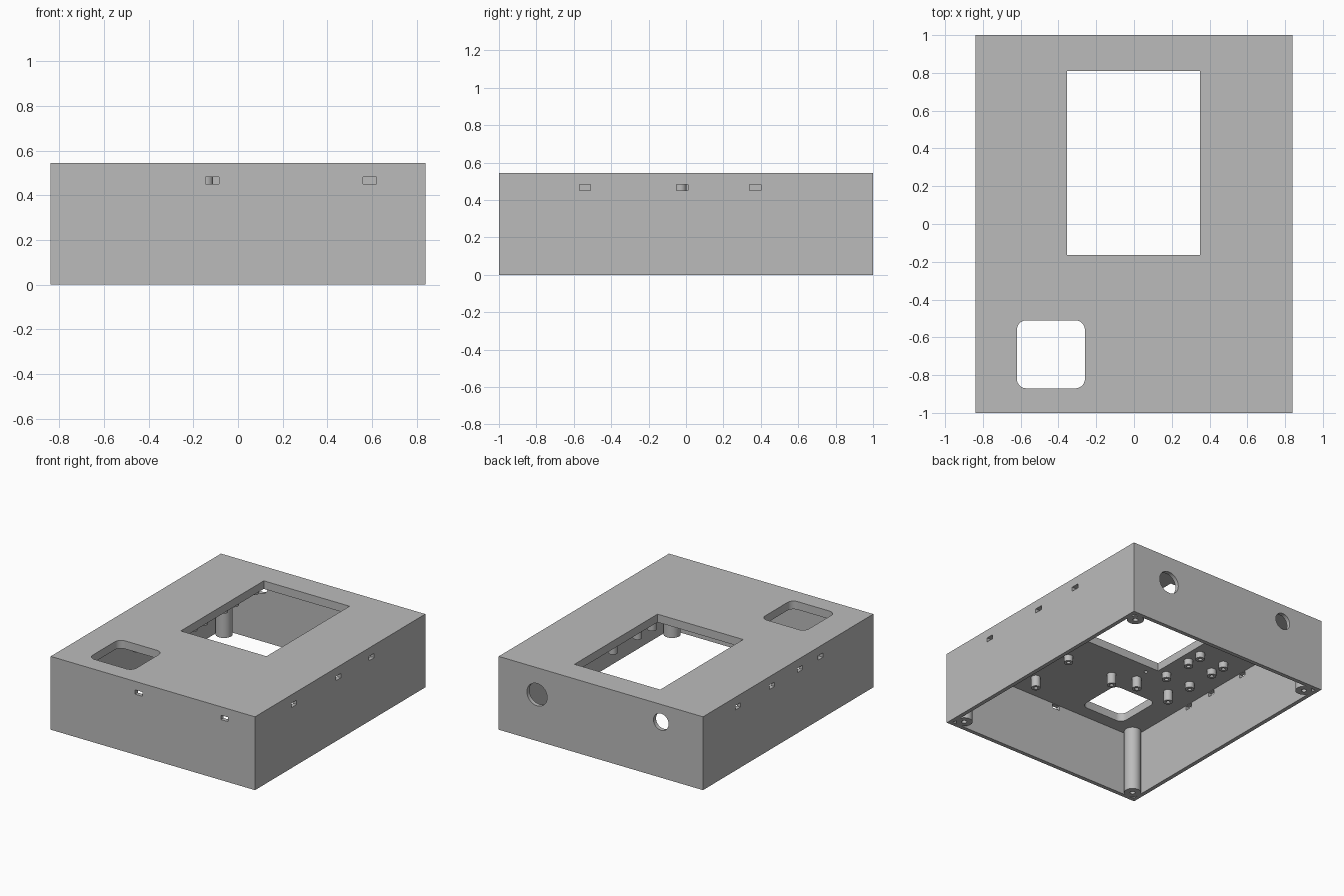
import bpy, bmesh, math
from mathutils import Matrix, Vector

cube = bpy.data.objects.get("Cube")
if cube:
    bpy.data.objects.remove(cube, do_unlink=True)

# Overall sizes
HX, HY, H = 0.84, 1.0, 0.545
WALL, CEIL = 0.03, 0.485

grey = bpy.data.materials.new("matte_grey")
grey.use_nodes = True
colour = (0.5, 0.5, 0.5, 1)
grey.diffuse_color = colour
grey.node_tree.nodes["Principled BSDF"].inputs["Base Color"].default_value = colour


def finish(name, bm):
    bmesh.ops.recalc_face_normals(bm, faces=bm.faces)
    mesh = bpy.data.meshes.new(name)
    bm.to_mesh(mesh)
    bm.free()
    mesh.materials.append(grey)
    obj = bpy.data.objects.new(name, mesh)
    bpy.context.collection.objects.link(obj)
    return obj


def box(name, lo, hi, corner=0):
    """Box between two corners, with optional rounded vertical edges."""
    lo, hi = Vector(lo), Vector(hi)
    bm = bmesh.new()
    place = Matrix.Translation((lo + hi) / 2) @ Matrix.Diagonal((*(hi - lo), 1))
    bmesh.ops.create_cube(bm, size=1, matrix=place)
    if corner:
        upright = [e for e in bm.edges
                   if abs(e.verts[0].co.z - e.verts[1].co.z) > 0.01]
        bmesh.ops.bevel(bm, geom=upright, offset=corner, segments=8,
                        profile=0.5, affect='EDGES')
    return finish(name, bm)


def rod(name, centre, radius, length, along_y=False):
    bm = bmesh.new()
    place = Matrix.Translation(centre)
    if along_y:
        place = place @ Matrix.Rotation(math.pi / 2, 4, 'X')
    bmesh.ops.create_cone(bm, cap_ends=True, segments=48, radius1=radius,
                          radius2=radius, depth=length, matrix=place)
    return finish(name, bm)


def post(name, x, y, radius, bottom, bore, depth):
    """Post hanging from the ceiling with a blind screw hole in its end."""
    bm = bmesh.new()
    outline = [(0, bottom + depth), (bore, bottom + depth), (bore, bottom),
               (radius, bottom), (radius, CEIL + 0.005), (0, CEIL + 0.005)]
    verts = [bm.verts.new((x + r, y, z)) for r, z in outline]
    edges = [bm.edges.new(pair) for pair in zip(verts, verts[1:])]
    bmesh.ops.spin(bm, geom=verts + edges, cent=(x, y, 0), axis=(0, 0, 1),
                   angle=math.tau, steps=32, use_duplicate=False)
    bmesh.ops.remove_doubles(bm, verts=bm.verts, dist=0.0001)
    return finish(name, bm)


# Open-bottomed case and everything cut from it
case = box("case_shell", (-HX, -HY, 0), (HX, HY, H))
cutters = [
    box("cavity", (WALL - HX, WALL - HY, -0.1), (HX - WALL, HY - WALL, CEIL)),
    box("display_opening", (-0.355, -0.165, 0.4), (0.35, 0.81, 0.7)),
    box("keypad_opening", (-0.62, -0.87, 0.4), (-0.26, -0.51, 0.7), 0.05),
    rod("large_cable_hole", (0.525, HY, 0.345), 0.083, 0.2, True),
    rod("small_cable_hole", (-0.495, HY, 0.415), 0.062, 0.2, True),
    rod("pilot_hole", (-0.3, -0.23, CEIL), 0.013, 0.06),
]

# Clip slots high in the walls
SW, SZ0, SZ1 = 0.03, 0.45, 0.482
for x in (-0.115, 0.59):
    cutters.append(box("front_slot", (x - SW, -HY - 0.1, SZ0), (x + SW, -HY + 0.1, SZ1)))
for side, places in ((HX, (-0.54, -0.02, 0.37)), (-HX, (0.59, 0.19, -0.14, -0.38))):
    for y in places:
        cutters.append(box("side_slot", (side - 0.1, y - SW, SZ0), (side + 0.1, y + SW, SZ1)))

for cutter in cutters:
    cutter.hide_render = True
    mod = case.modifiers.new("cut", 'BOOLEAN')
    mod.operation = 'DIFFERENCE'
    mod.solver = 'EXACT'
    mod.object = cutter

# Bake the cuts, then drop the cutters
graph = bpy.context.evaluated_depsgraph_get()
baked = bpy.data.meshes.new_from_object(case.evaluated_get(graph))
case.modifiers.clear()
case.data = baked
for cutter in cutters:
    bpy.data.objects.remove(cutter, do_unlink=True)

# Full-height screw columns in the corners
parts = [case]
for sx in (-1, 1):
    for sy in (-1, 1):
        parts.append(post("corner_column", sx * 0.755, sy * 0.915, 0.058, 0, 0.018, 0.15))

# Short standoffs for three boards beside the display
for start in (-0.16, 0.2, 0.56):
    for x in (-0.425, -0.633):
        for y in (start, start + 0.235):
            parts.append(post("board_standoff", x, y, 0.032, 0.44, 0.014, 0.03))

# Tall standoffs around the keypad, centre and far side
for x, y in ((0.23, -0.775), (-0.143, -0.41), (-0.309, -0.34), (-0.591, -0.34),
             (0.42, -0.2), (0.42, -0.03), (0.42, 0.26)):
    parts.append(post("tall_standoff", x, y, 0.032, 0.402, 0.014, 0.06))
parts.append(post("short_standoff", 0.24, -0.415, 0.032, 0.44, 0.014, 0.03))

# Smooth the round surfaces, keep the edges sharp
bpy.ops.object.select_all(action='DESELECT')
for part in parts:
    part.select_set(True)
bpy.context.view_layer.objects.active = case
bpy.ops.object.shade_smooth_by_angle(angle=math.radians(30))
